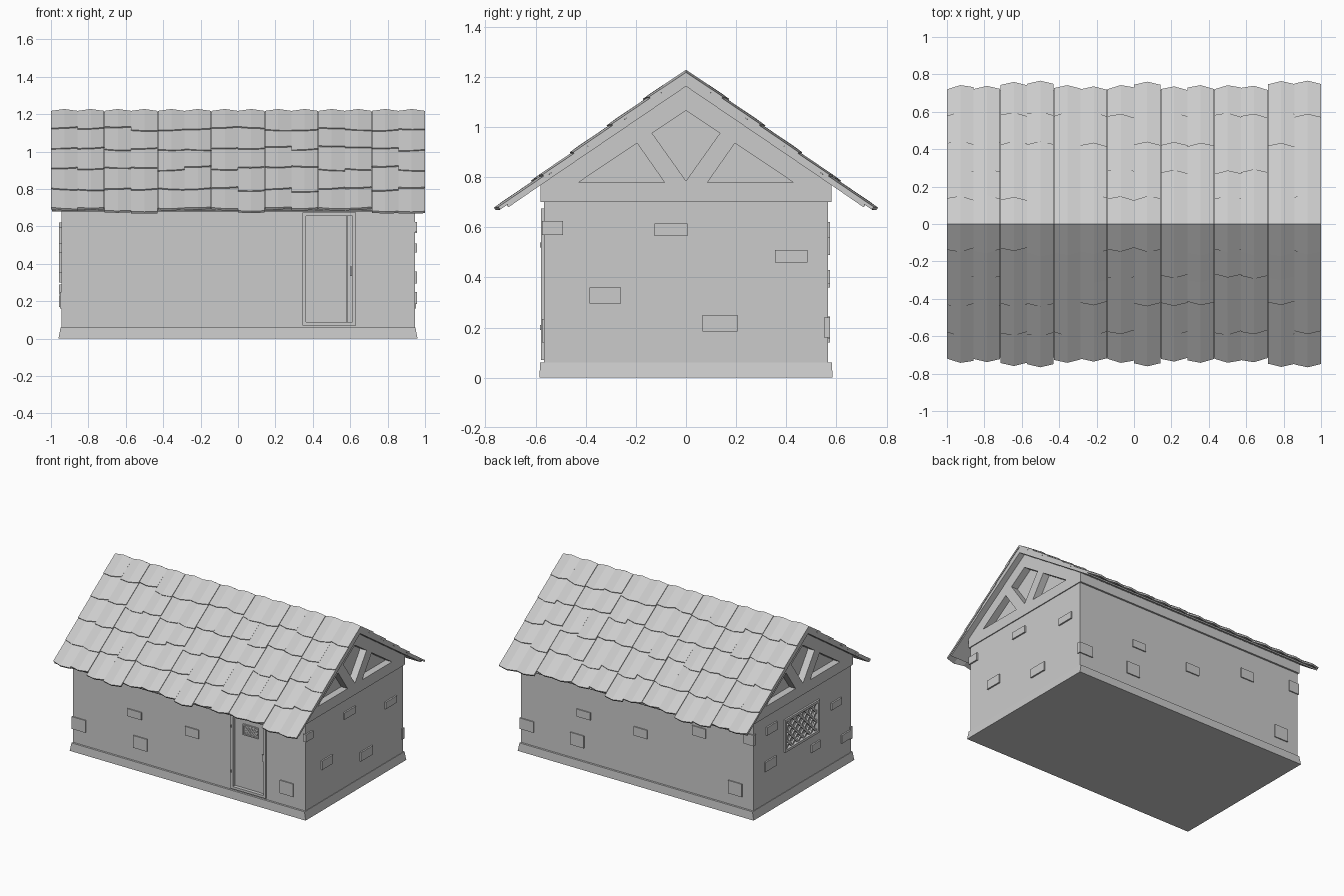
import bpy, bmesh, math, random
from mathutils import Matrix, Vector

if "Cube" in bpy.data.objects:
    bpy.data.objects.remove(bpy.data.objects["Cube"])

random.seed(4)


def finish(name, bm):
    bmesh.ops.recalc_face_normals(bm, faces=bm.faces)
    me = bpy.data.meshes.new(name)
    bm.to_mesh(me)
    bm.free()
    ob = bpy.data.objects.new(name, me)
    bpy.context.scene.collection.objects.link(ob)
    return ob


def boxes(name, spans):
    """One object from boxes given as (x0, x1, y0, y1, z0, z1)."""
    bm = bmesh.new()
    for x0, x1, y0, y1, z0, z1 in spans:
        m = Matrix.Translation(((x0 + x1) / 2, (y0 + y1) / 2, (z0 + z1) / 2))
        bmesh.ops.create_cube(bm, size=1, matrix=m @ Matrix.Diagonal((x1 - x0, y1 - y0, z1 - z0, 1)))
    return finish(name, bm)


def prism(name, profile, x0, x1):
    """Extrude a (y, z) outline along x."""
    bm = bmesh.new()
    f = bm.faces.new([bm.verts.new((x0, y, z)) for y, z in profile])
    ext = bmesh.ops.extrude_face_region(bm, geom=[f])
    bmesh.ops.translate(bm, vec=(x1 - x0, 0, 0), verts=[v for v in ext['geom'] if isinstance(v, bmesh.types.BMVert)])
    return finish(name, bm)


def lattice(name, matrix, w, h, step, bar, depth):
    """Diagonal grille in a w x h rectangle, local x/y plane."""
    bm = bmesh.new()
    n = int((w + h) / step)
    for s in (-1, 1):
        for i in range(-n, n + 1):
            c = i * step
            a, b = sorted(((-w / 2 - c) * s, (w / 2 - c) * s))
            v0, v1 = max(-h / 2, a), min(h / 2, b)
            if v1 - v0 < 0.004:
                continue
            m = (v0 + v1) / 2
            bmesh.ops.create_cube(bm, size=1, matrix=matrix @ Matrix.Translation((c + s * m, m, 0))
                                  @ Matrix.Rotation(math.radians(45 * s), 4, 'Z')
                                  @ Matrix.Diagonal((math.sqrt(2) * (v1 - v0), bar, depth, 1)))
    return finish(name, bm)


def cut(target, cutter):
    mod = target.modifiers.new("cut", 'BOOLEAN')
    mod.operation = 'DIFFERENCE'
    mod.object = cutter
    mod.solver = 'EXACT'
    bpy.context.view_layer.objects.active = target
    bpy.ops.object.modifier_apply(modifier=mod.name)
    bpy.data.objects.remove(cutter)


WX, WY = 0.945, 0.567

# Plinth with flared base
plinth = boxes("plinth", [(-0.96, 0.96, -0.585, 0.585, 0, 0.06)])
for v in plinth.data.vertices:
    if v.co.z > 0.03:
        v.co.x *= 0.988
        v.co.y *= 0.994

# Walls with door and window recesses
walls = boxes("walls", [(-WX, WX, -WY, WY, 0.05, 0.71)])
cut(walls, boxes("door_cutter", [(0.36, 0.62, -0.7, -0.535, 0.08, 0.665)]))
cut(walls, boxes("window_cutter", [(-1.1, -0.9, -0.18, 0.2, 0.365, 0.585)]))


def frame(name, u0, u1, z0, z1, t, put):
    boxes(name, [put(u0, u0 + t, z0, z1), put(u1 - t, u1, z0, z1),
                 put(u0 + t, u1 - t, z0, z0 + t), put(u0 + t, u1 - t, z1 - t, z1)])


# Door: frame, panel, edge board, grille, handle and hinges
frame("door_frame", 0.345, 0.63, 0.07, 0.675, 0.018, lambda a, b, c, d: (a, b, -0.578, -0.53, c, d))
boxes("door", [(0.363, 0.58, -0.552, -0.53, 0.088, 0.657), (0.583, 0.612, -0.558, -0.53, 0.088, 0.657)])
frame("door_grille_frame", 0.43, 0.555, 0.48, 0.56, 0.008, lambda a, b, c, d: (a, b, -0.56, -0.54, c, d))
lattice("door_grille", Matrix.Translation((0.4925, -0.553, 0.52)) @ Matrix.Rotation(math.pi / 2, 4, 'X'),
        0.112, 0.068, 0.024, 0.005, 0.008)
boxes("door_handle", [(0.6, 0.61, -0.577, -0.57, 0.335, 0.385), (0.602, 0.608, -0.572, -0.55, 0.34, 0.35),
                      (0.602, 0.608, -0.572, -0.55, 0.37, 0.38)])
boxes("door_hinges", [(0.343, 0.353, -0.583, -0.57, z, z + 0.02) for z in (0.19, 0.52)])

# Lattice window on the left wall
frame("window_frame", -0.19, 0.21, 0.355, 0.595, 0.018, lambda a, b, c, d: (-0.958, -0.9, a, b, c, d))
lattice("window_lattice", Matrix.Translation((-0.94, 0.01, 0.475)) @ Matrix.Rotation(math.pi / 2, 4, 'Z')
        @ Matrix.Rotation(math.pi / 2, 4, 'X'), 0.37, 0.21, 0.07, 0.014, 0.012)

# Bricks standing proud of the walls: (start, end, bottom, top)
side_r = [(-0.575, -0.49, 0.57, 0.625), (-0.125, 0.005, 0.565, 0.615), (0.355, 0.485, 0.46, 0.51),
          (-0.385, -0.26, 0.295, 0.36), (0.065, 0.205, 0.185, 0.25)]
side_l = [(0.31, 0.44, 0.3, 0.37), (-0.2, -0.1, 0.235, 0.29), (-0.55, -0.45, 0.17, 0.23),
          (0.3, 0.42, 0.56, 0.62), (-0.45, -0.33, 0.46, 0.51)]
front = [(-0.5, -0.385, 0.375, 0.43), (-0.45, -0.34, 0.155, 0.245), (-0.03, 0.08, 0.36, 0.425),
         (0.74, 0.85, 0.14, 0.235), (-0.953, -0.84, 0.16, 0.25)]
back = [(0.377, 0.49, 0.375, 0.43), (0.43, 0.54, 0.155, 0.245), (-0.085, 0.025, 0.36, 0.425),
        (-0.56, -0.45, 0.49, 0.56), (-0.855, -0.745, 0.14, 0.235), (0.84, 0.953, 0.16, 0.24),
        (-0.953, -0.87, 0.54, 0.62)]
boxes("right_bricks", [(0.93, 0.956, a, b, c, d) for a, b, c, d in side_r])
boxes("left_bricks", [(-0.956, -0.93, a, b, c, d) for a, b, c, d in side_l])
boxes("front_bricks", [(a, b, -0.575, -0.55, c, d) for a, b, c, d in front])
boxes("back_bricks", [(a, b, 0.55, 0.575, c, d) for a, b, c, d in back])

# Attic body, set back behind the gable frames
gable = [(-0.58, 0.70), (0.58, 0.70), (0.58, 0.77), (0, 1.165), (-0.58, 0.77)]
prism("attic", gable, -0.9, 0.9)

# Gable frames with three openings
openings = [[(0, 0.785), (0.135, 0.975), (0, 1.065), (-0.135, 0.975)],
            [(-0.43, 0.778), (-0.085, 0.778), (-0.195, 0.935)],
            [(0.43, 0.778), (0.195, 0.935), (0.085, 0.778)]]
for side, sx in (("right", 1), ("left", -1)):
    g = prism(side + "_gable_frame", gable, sx * 0.895, sx * 0.952)
    for hole in openings:
        cut(g, prism("gable_cutter", hole, sx * 0.8, sx * 1.1))

# Roof boards under the tiles
prism("roof_boards", [(0, 1.208), (0.715, 0.688), (0.708, 0.68), (0.58, 0.768), (0, 1.162),
                      (-0.58, 0.768), (-0.708, 0.68), (-0.715, 0.688)], -0.995, 0.995)

# Roof tiles: folded slabs in overlapping rows, mirrored to both slopes
slope = math.atan(0.73)
along = Vector((0, math.cos(slope), -math.sin(slope)))
normal = Vector((0, math.sin(slope), math.cos(slope)))
ends = [0, 0.13, 0.272, 0.42, 0.575, 0.722]
bm = bmesh.new()
width = 2 / 14
for r in range(5):
    for c in range(14):
        jit = random.uniform(-0.016, 0.016)
        skew = random.uniform(-0.006, 0.006)
        x0 = -1 + c * width + (0.0015 if c % 2 == 0 and c else 0)
        x1 = -1 + (c + 1) * width - (0.0015 if c % 2 and c < 13 else 0)
        rows = []
        for low in (0, 1):
            for top in (0, 1):
                ring = []
                for k in range(3):
                    y = ends[r + 1] + jit + (k - 1) * skew + (0.012 if k == 1 else 0) if low else max(0, ends[r] - 0.03)
                    off = 0.001 + 0.008 * low + 0.013 * top + (0.006 if k == 1 else -0.002)
                    p = Vector((x0 + (x1 - x0) * k / 2, 0, 1.203)) + along * (y / along.y) + normal * off
                    if r == 0 and not low:
                        p.z += p.y * 0.73
                        p.y = 0
                    ring.append(bm.verts.new(p))
                rows.append(ring)
        loop = [rows[0], rows[1], rows[3], rows[2]]
        for i in range(4):
            a, b = loop[i], loop[(i + 1) % 4]
            if r == 0 and i == 0:
                continue
            for k in range(2):
                bm.faces.new((a[k], a[k + 1], b[k + 1], b[k]))
        for k in (0, 2):
            bm.faces.new([ring[k] for ring in loop])
bmesh.ops.recalc_face_normals(bm, faces=bm.faces)
tiles = finish("roof_tiles", bm)
mirror = tiles.modifiers.new("mirror", 'MIRROR')
mirror.use_axis = (False, True, False)
